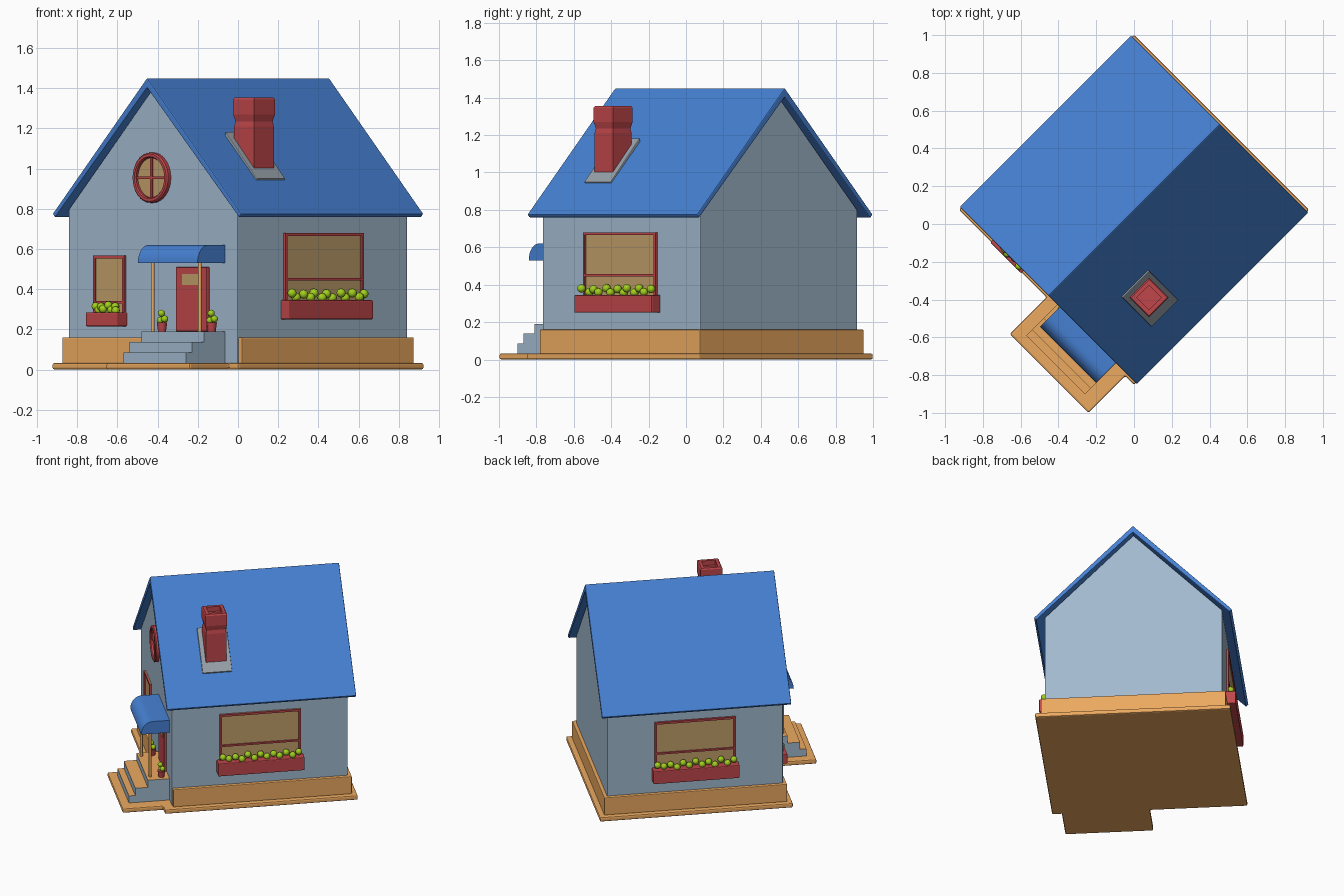
import bpy, bmesh, math, random
from mathutils import Matrix, Vector

if "Cube" in bpy.data.objects:
    bpy.data.objects.remove(bpy.data.objects["Cube"])

random.seed(4)
# The house is built square-on, then every part is turned 45 degrees
PLACE = Matrix.Translation((0, 0.075, 0)) @ Matrix.Rotation(math.radians(-45), 4, 'Z')


def material(name, rgb):
    m = bpy.data.materials.new(name)
    m.diffuse_color = [(c / 255) ** 2.2 for c in rgb] + [1]
    m.use_nodes = True
    m.node_tree.nodes["Principled BSDF"].inputs["Base Color"].default_value = m.diffuse_color
    return m


WALL = material("pale_blue", (160, 184, 205))
ROOF = material("roof_blue", (72, 128, 210))
RED = material("red", (190, 72, 76))
TAN = material("tan", (236, 168, 96))
GLASS = material("window_tan", (190, 156, 106))
GREEN = material("leaf_green", (160, 205, 35))
GREY = material("flashing_grey", (150, 160, 168))


def finish(name, bm, mat, bevel=0.0, smooth=False):
    bmesh.ops.recalc_face_normals(bm, faces=bm.faces[:])
    me = bpy.data.meshes.new(name)
    bm.to_mesh(me)
    bm.free()
    ob = bpy.data.objects.new(name, me)
    bpy.context.collection.objects.link(ob)
    me.materials.append(mat)
    ob.matrix_world = PLACE
    if smooth:
        bpy.ops.object.select_all(action='DESELECT')
        ob.select_set(True)
        bpy.context.view_layer.objects.active = ob
        bpy.ops.object.shade_smooth_by_angle(angle=math.radians(35))
    if bevel:
        b = ob.modifiers.new("bevel", 'BEVEL')
        b.width, b.segments = bevel, 2
    return ob


def boxes(name, spans, mat, bevel=0.0):
    """One object from boxes, each ((x0, x1), (y0, y1), (z0, z1))."""
    bm = bmesh.new()
    for s in spans:
        mid = [(a + b) / 2 for a, b in s]
        size = [abs(b - a) for a, b in s]
        bmesh.ops.create_cube(bm, size=1, matrix=Matrix.Translation(mid) @ Matrix.Diagonal(size + [1]))
    return finish(name, bm, mat, bevel)


def prism(name, pts, axis, lo, hi, mat, bevel=0.0, smooth=False):
    """Extrude a 2D outline along one axis."""
    bm = bmesh.new()
    place = {'x': lambda a, b, h: (h, a, b), 'y': lambda a, b, h: (a, h, b), 'z': lambda a, b, h: (a, b, h)}[axis]
    face = bm.faces.new([bm.verts.new(place(a, b, lo)) for a, b in pts])
    new = bmesh.ops.extrude_face_region(bm, geom=[face])['geom']
    shift = Vector(place(0, 0, hi - lo))
    bmesh.ops.translate(bm, vec=shift, verts=[v for v in new if isinstance(v, bmesh.types.BMVert)])
    return finish(name, bm, mat, bevel, smooth)


def plants(name, points, r):
    bm = bmesh.new()
    for p in points:
        bmesh.ops.create_icosphere(bm, subdivisions=2, radius=r, matrix=Matrix.Translation(p))
    return finish(name, bm, GREEN, smooth=True)


# Ground slab with porch pad, plinth with a gap at the door
prism("ground_slab", [(-.655, -.655), (0, -.655), (0, -.93), (.59, -.93), (.59, -.655),
                      (.655, -.655), (.655, .655), (-.655, .655)], 'z', 0, .033, TAN, .009)
prism("plinth", [(-.62, -.62), (.07, -.62), (.07, -.592), (.62, -.592), (.62, .62), (-.62, .62)],
      'z', .03, .16, TAN, .005)

# Walls with gables
prism("walls", [(-.595, .03), (.595, .03), (.595, .798), (0, 1.402), (-.595, .798)],
      'y', -.597, .597, WALL, .006)

# Roof
prism("roof", [(-.665, .775), (0, 1.452), (.665, .775), (.648, .757), (0, 1.402), (-.648, .757)],
      'y', -.642, .642, ROOF, .006)

# Chimney: body, flared cap and recessed flue
CX, CY = .385, -.272
bm = bmesh.new()
rings = []
for h, z in [(.07, .95), (.07, 1.21), (.065, 1.235), (.074, 1.27), (.074, 1.345), (.068, 1.355),
             (.046, 1.355), (.046, 1.32)]:
    rings.append([bm.verts.new((CX + sx * h, CY + sy * h, z)) for sx, sy in ((-1, -1), (1, -1), (1, 1), (-1, 1))])
for a, b in zip(rings, rings[1:]):
    for i in range(4):
        bm.faces.new((a[i], a[(i + 1) % 4], b[(i + 1) % 4], b[i]))
bm.faces.new(rings[0])
bm.faces.new(rings[-1])
finish("chimney", bm, RED)


def roof_z(x):
    return 1.452 - 1.018 * x


prism("chimney_flashing", [(x, roof_z(x) + d) for x, d in
                           ((CX - .11, -.015), (CX + .11, -.015), (CX + .12, .012), (CX - .1, .022))],
      'y', CY - .1, CY + .1, GREY, .004)

# Porch steps, tan on top of each tread
steps = prism("porch_steps", [(-.59, .03), (-.873, .03), (-.873, .085), (-.83, .085), (-.83, .138),
                              (-.745, .138), (-.745, .19), (-.59, .19)], 'x', .067, .506, WALL)
steps.data.materials.append(TAN)
for f in steps.data.polygons:
    f.material_index = int(f.normal.z > .9)

# Porch canopy with rounded front
arc = [(-.715 - .075 * math.cos(t), .53 + .09 * math.sin(t))
       for t in (math.pi / 2 * i / 8 for i in range(9))]
prism("porch_canopy", arc + [(-.59, .62), (-.59, .53)], 'x', .085, .505, ROOF, smooth=True)

# Posts, pots and pot plants, mirrored about the door
DOOR = .285
for side, s in (("left", -1), ("right", 1)):
    bm = bmesh.new()
    bmesh.ops.create_cone(bm, cap_ends=True, segments=12, radius1=.009, radius2=.009, depth=.35,
                          matrix=Matrix.Translation((DOOR + s * .166, -.72, .362)))
    finish(side + "_porch_post", bm, TAN, smooth=True)
    x, y = DOOR + s * .175, -.645
    bm = bmesh.new()
    bmesh.ops.create_cone(bm, cap_ends=True, segments=16, radius1=.02, radius2=.026, depth=.045,
                          matrix=Matrix.Translation((x, y, .212)))
    finish(side + "_pot", bm, RED, smooth=True)
    plants(side + "_pot_plant", [(x - .012, y, .245), (x + .014, y + .005, .252), (x + .004, y - .008, .28)], .018)

# Door
boxes("door", [((.175, .395), (-.615, -.59), (.19, .51))], RED, .004)
boxes("door_window", [((.225, .345), (-.618, -.6), (.42, .475))], GLASS)


def on_wall(wall, u, d, z):
    """Span along a wall (u), outward from it (d), and height (z)."""
    if wall == "front":
        return (u, (-.595 - d[0], -.595 - d[1]), z)
    s = 1 if wall == "right" else -1
    return ((s * (.595 + d[0]), s * (.595 + d[1])), u, z)


def window(wall, u0, u1, z0, z1, bar, pu, pz, count, r):
    t, d = .014, (-.01, .016)
    frame = [((u0, u0 + t), (z0, z1)), ((u1 - t, u1), (z0, z1)), ((u0, u1), (z1 - t, z1)),
             ((u0, u1), (z0, z0 + t)), ((u0, u1), (bar - .006, bar + .006))]
    boxes(wall + "_window_frame", [on_wall(wall, u, d, z) for u, z in frame], RED)
    boxes(wall + "_window_pane", [on_wall(wall, (u0 + .005, u1 - .005), (-.01, .007), (z0, z1))], GLASS)
    boxes(wall + "_planter", [on_wall(wall, pu, (-.01, .065), pz)], RED, .006)
    pts = []
    for i in range(count):
        u = pu[0] + .035 + (pu[1] - pu[0] - .07) * i / (count - 1)
        z = pz[1] + (.012 if i % 2 else .032) + random.uniform(-.005, .005)
        dd = .036 + random.uniform(-.012, .012)
        pts.append([a[0] for a in on_wall(wall, (u, u), (dd, dd), (z, z))])
    plants(wall + "_planter_plants", pts, r)


window("front", -.41, -.19, .27, .567, .335, (-.415, -.185), (.215, .285), 8, .021)
for w in ("right", "left"):
    window(w, -.275, .275, .32, .68, .45, (-.293, .293), (.25, .345), 13, .023)

# Round attic window: ring, pane and cross bars
RZ = .955
bm = bmesh.new()
N = 32
loops = [[bm.verts.new((r * math.cos(2 * math.pi * i / N), y, RZ + r * math.sin(2 * math.pi * i / N)))
          for i in range(N)] for r, y in ((.125, -.59), (.125, -.617), (.118, -.624), (.105, -.624), (.1, -.617), (.1, -.59))]
for k in range(6):
    a, b = loops[k], loops[(k + 1) % 6]
    for i in range(N):
        bm.faces.new((a[i], a[(i + 1) % N], b[(i + 1) % N], b[i]))
finish("attic_window_ring", bm, RED, smooth=True)
prism("attic_window_pane", [(.104 * math.cos(2 * math.pi * i / N), RZ + .104 * math.sin(2 * math.pi * i / N))
                            for i in range(N)], 'y', -.604, -.59, GLASS)
boxes("attic_window_bars", [((-.006, .006), (-.613, -.595), (RZ - .103, RZ + .103)),
                            ((-.103, .103), (-.613, -.595), (RZ - .006, RZ + .006))], RED)
